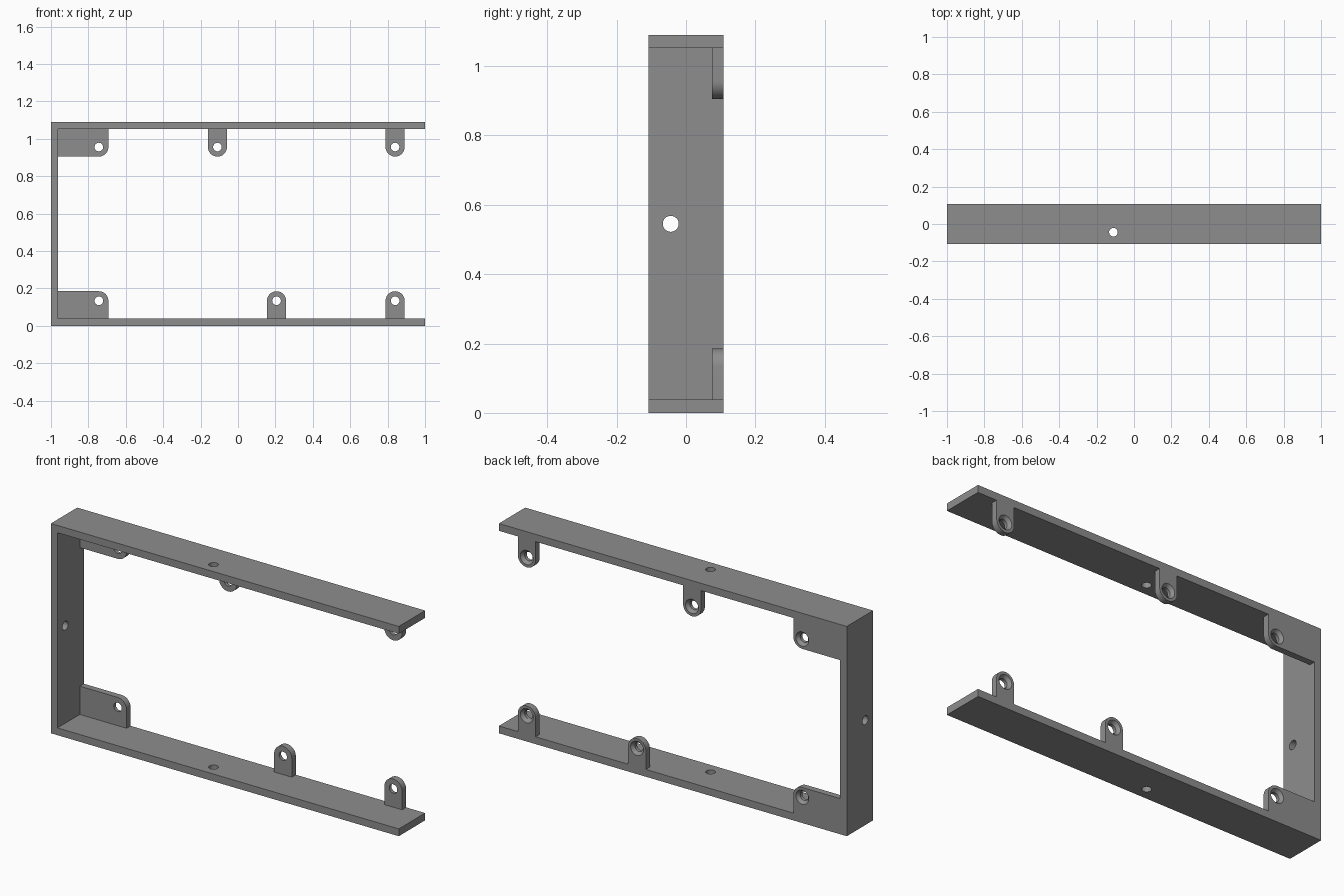
import bpy
import bmesh
import math
from mathutils import Matrix

if "Cube" in bpy.data.objects:
    bpy.data.objects.remove(bpy.data.objects["Cube"])

HEIGHT, HALF_DEPTH, WALL = 1.09, 0.108, 0.038
TAB_FRONT = 0.075          # tabs fill the rear edge of the frame
TAB_R, TAB_REACH = 0.051, 0.185
BORE_R, SINK_R = 0.023, 0.037

grey = bpy.data.materials.new("grey")
grey.diffuse_color = (0.27, 0.27, 0.27, 1)
grey.use_nodes = True
grey.node_tree.nodes["Principled BSDF"].inputs["Base Color"].default_value = grey.diffuse_color


def link(name, bm):
    bmesh.ops.recalc_face_normals(bm, faces=bm.faces[:])
    mesh = bpy.data.meshes.new(name)
    bm.to_mesh(mesh)
    bm.free()
    mesh.materials.append(grey)
    obj = bpy.data.objects.new(name, mesh)
    bpy.context.collection.objects.link(obj)
    return obj


def extrude_profile(name, points, y0, y1):
    """Solid from an (x, z) outline, running from y0 to y1."""
    bm = bmesh.new()
    face = bm.faces.new([bm.verts.new((x, y0, z)) for x, z in points])
    new = bmesh.ops.extrude_face_region(bm, geom=[face])["geom"]
    bmesh.ops.translate(bm, vec=(0, y1 - y0, 0),
                        verts=[v for v in new if isinstance(v, bmesh.types.BMVert)])
    return link(name, bm)


def cutter(centre, axis, length, r1, r2):
    """Round or tapered cutter; r1 is the end at the lower coordinate."""
    turn = {"x": Matrix.Rotation(math.pi / 2, 4, "Y"),
            "y": Matrix.Rotation(-math.pi / 2, 4, "X"),
            "z": Matrix.Identity(4)}[axis]
    bm = bmesh.new()
    bmesh.ops.create_cone(bm, cap_ends=True, segments=32, radius1=r1, radius2=r2,
                          depth=length, matrix=Matrix.Translation(centre) @ turn)
    return link("hole_cutter", bm)


def drill(obj, cutters):
    bpy.context.view_layer.objects.active = obj
    for c in cutters:
        mod = obj.modifiers.new("hole", "BOOLEAN")
        mod.operation, mod.solver, mod.object = "DIFFERENCE", "EXACT", c
        bpy.ops.object.modifier_apply(modifier=mod.name)
        bpy.data.objects.remove(c)


def smooth(obj):
    bpy.ops.object.select_all(action="DESELECT")
    obj.select_set(True)
    bpy.context.view_layer.objects.active = obj
    bpy.ops.object.shade_smooth_by_angle(angle=math.radians(30))


# C-shaped frame, open on the right, with a hole through each wall
inner = -1 + WALL
frame = extrude_profile("frame", [
    (-1, 0), (1, 0), (1, WALL), (inner, WALL), (inner, HEIGHT - WALL),
    (1, HEIGHT - WALL), (1, HEIGHT), (-1, HEIGHT)], -HALF_DEPTH, HALF_DEPTH)
drill(frame, [cutter((-0.11, -0.044, HEIGHT / 2), "z", 2, 0.023, 0.023),
              cutter((-1, -0.044, HEIGHT / 2), "x", 0.3, 0.023, 0.023)])
smooth(frame)


def tab(name, x, top, corner=False):
    """Mounting tab with rounded end and a countersunk screw hole."""
    zc = TAB_REACH - TAB_R
    arc = [(x + TAB_R * math.cos(a), zc + TAB_R * math.sin(a))
           for a in (math.pi * i / 24 for i in range(25))]
    if corner:             # only the free corner is rounded
        pts = [(inner, WALL), (x + TAB_R, WALL)] + arc[:13] + [(inner, TAB_REACH)]
    else:
        pts = [(x - TAB_R, WALL), (x + TAB_R, WALL)] + arc
    if top:
        pts = [(px, HEIGHT - pz) for px, pz in pts]
        zc = HEIGHT - zc
    obj = extrude_profile(name, pts, TAB_FRONT, HALF_DEPTH)
    # taper widens toward the back, slightly overshooting the surface
    slope, depth, over = SINK_R - BORE_R, 0.016, 0.004
    wide = SINK_R + slope * over / depth
    drill(obj, [cutter((x, 0.09, zc), "y", 0.2, BORE_R, BORE_R),
                cutter((x, HALF_DEPTH + (over - depth) / 2, zc), "y",
                       depth + over, BORE_R, wide)])
    smooth(obj)


for label, top, mid_x in (("lower", False, 0.206), ("upper", True, -0.11)):
    tab(label + "_corner_tab", -0.744, top, corner=True)
    tab(label + "_middle_tab", mid_x, top)
    tab(label + "_end_tab", 0.84, top)
